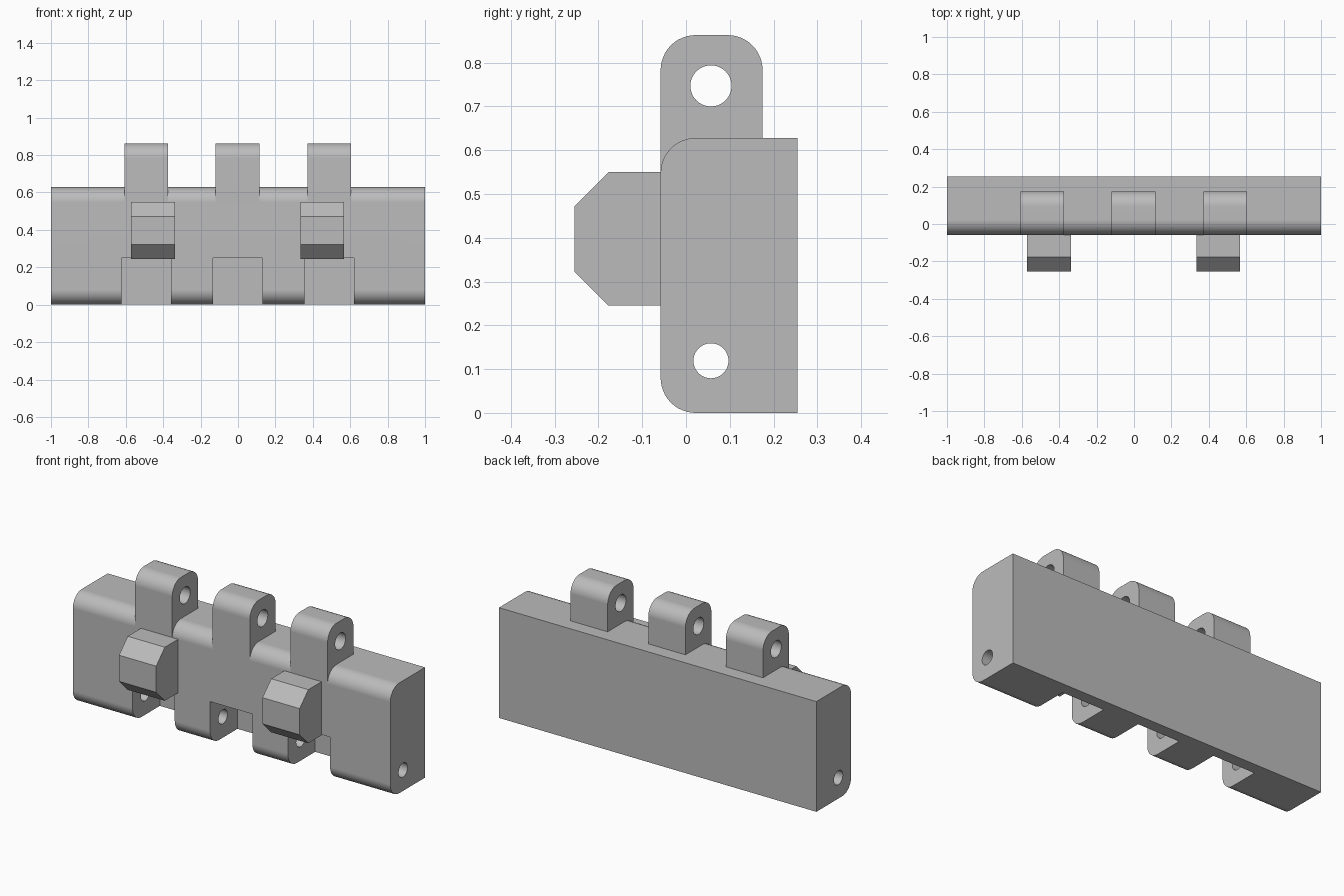
import bpy
import bmesh
import math
from mathutils import Matrix

if "Cube" in bpy.data.objects:
    bpy.data.objects.remove(bpy.data.objects["Cube"])

grey = bpy.data.materials.new("plain grey")
grey.diffuse_color = (0.5, 0.5, 0.5, 1)
grey.use_nodes = True
grey.node_tree.nodes["Principled BSDF"].inputs["Base Color"].default_value = grey.diffuse_color

FRONT, BACK, PIN_Y = -0.058, 0.255, 0.057
LUG_BACK = 0.175
RADIUS = 0.08
CENTRES = (-0.491, -0.002, 0.488)


def arc(cy, cz, start, r=RADIUS, n=12):
    """Quarter circle of (y, z) points, counter-clockwise from start degrees."""
    angles = [math.radians(start + 90 * i / n) for i in range(n + 1)]
    return [(cy + r * math.cos(a), cz + r * math.sin(a)) for a in angles]


def prism(name, profile, x0, x1):
    """Extrude a (y, z) outline along x."""
    bm = bmesh.new()
    face = bm.faces.new([bm.verts.new((x0, y, z)) for y, z in profile])
    new = bmesh.ops.extrude_face_region(bm, geom=[face])["geom"]
    bmesh.ops.translate(bm, vec=(x1 - x0, 0, 0),
                        verts=[v for v in new if isinstance(v, bmesh.types.BMVert)])
    bmesh.ops.recalc_face_normals(bm, faces=bm.faces)
    return finish(name, bm)


def rod(name, y, z, r, x0, x1):
    """Cylinder along x."""
    bm = bmesh.new()
    bmesh.ops.create_cone(bm, cap_ends=True, segments=40, radius1=r, radius2=r, depth=x1 - x0,
                          matrix=Matrix.Translation(((x0 + x1) / 2, y, z))
                          @ Matrix.Rotation(math.pi / 2, 4, 'Y'))
    return finish(name, bm)


def finish(name, bm):
    mesh = bpy.data.meshes.new(name)
    bm.to_mesh(mesh)
    bm.free()
    mesh.materials.append(grey)
    obj = bpy.data.objects.new(name, mesh)
    bpy.context.collection.objects.link(obj)
    return obj


def activate(obj):
    bpy.ops.object.select_all(action='DESELECT')
    obj.select_set(True)
    bpy.context.view_layer.objects.active = obj


def cut(obj, cutter):
    """Subtract the cutter and remove it."""
    cutter.hide_render = True
    mod = obj.modifiers.new("cut", 'BOOLEAN')
    mod.operation, mod.solver, mod.object = 'DIFFERENCE', 'EXACT', cutter
    activate(obj)
    bpy.ops.object.modifier_apply(modifier=mod.name)
    bpy.data.objects.remove(cutter)


def smooth(obj):
    activate(obj)
    bpy.ops.object.shade_smooth_by_angle(angle=math.radians(30))
    mod = obj.modifiers.new("even flats", 'WEIGHTED_NORMAL')
    mod.keep_sharp = True


# Main block, rounded along both front edges
TOP = 0.628
body = prism("hinge_body",
             [(BACK, 0), (BACK, TOP)]
             + arc(FRONT + RADIUS, TOP - RADIUS, 90)
             + arc(FRONT + RADIUS, RADIUS, 180), -1, 1)

# Bottom slots that clear the neighbouring lugs
for c in CENTRES:
    cut(body, prism("slot_cutter", [(-0.2, -0.1), (0.188, -0.1), (0.188, 0.249), (-0.2, 0.249)],
                    c - 0.133, c + 0.133))

# Pin hole through the remaining knuckles
cut(body, rod("pin_cutter", PIN_Y, 0.119, 0.04, -1.1, 1.1))
smooth(body)

# Upper lugs with rounded tops and pin holes
LUG_TOP = 0.863
for i, c in enumerate(CENTRES):
    lug = prism(f"lug_{i + 1}",
                [(FRONT, TOP - RADIUS), (LUG_BACK, TOP - RADIUS)]
                + arc(LUG_BACK - RADIUS, LUG_TOP - RADIUS, 0)
                + arc(FRONT + RADIUS, LUG_TOP - RADIUS, 90), c - 0.117, c + 0.117)
    cut(lug, rod("lug_cutter", PIN_Y, 0.747, 0.047, c - 0.2, c + 0.2))
    smooth(lug)

# Chamfered front knobs
for side, c in (("left", -0.454), ("right", 0.45)):
    prism(f"{side}_knob",
          [(FRONT + 0.002, 0.245), (FRONT + 0.002, 0.55), (-0.177, 0.55),
           (-0.255, 0.472), (-0.255, 0.323), (-0.177, 0.245)], c - 0.117, c + 0.117)
